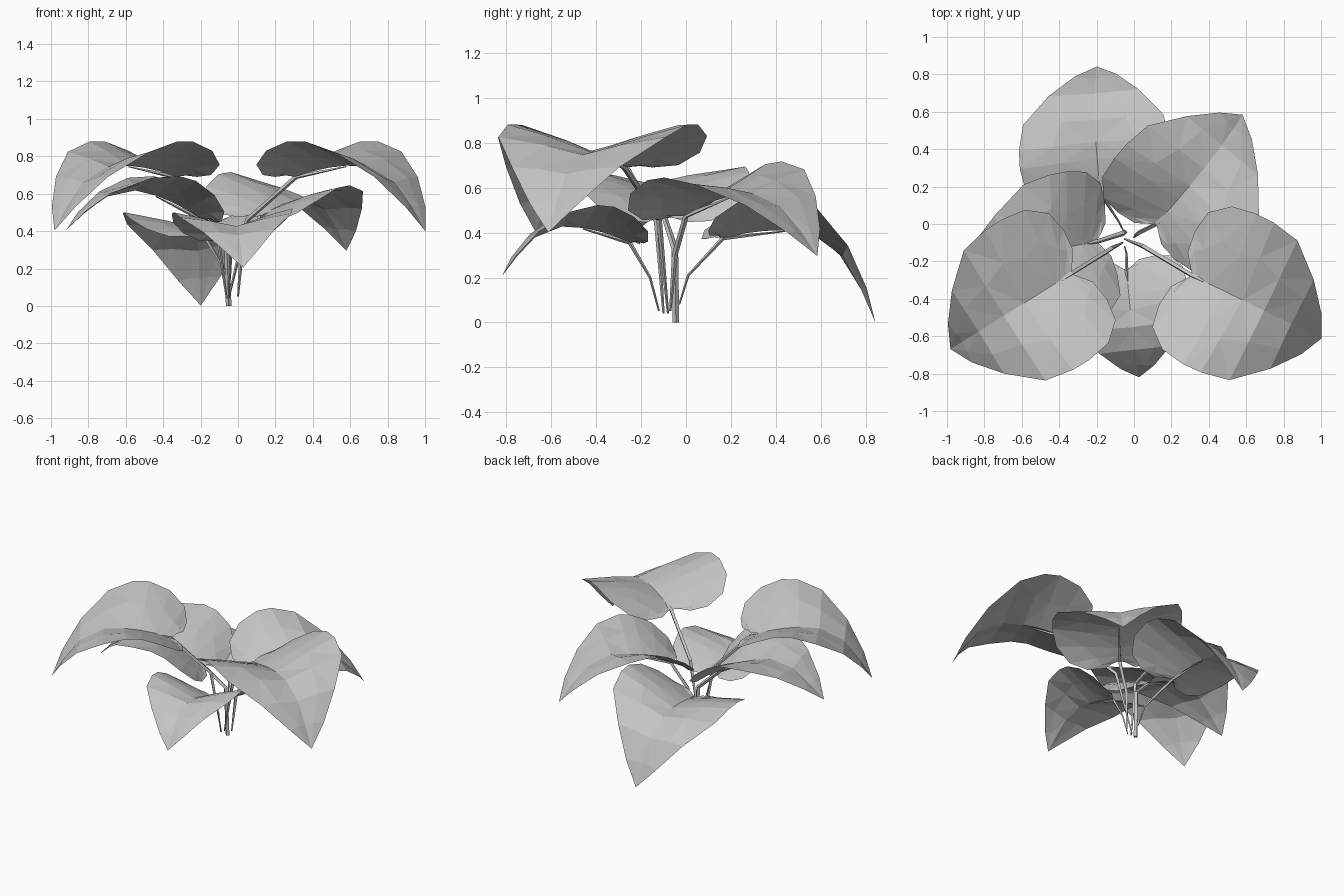
import bpy, bmesh
from math import radians
from mathutils import Matrix, Vector

cube = bpy.data.objects.get("Cube")
if cube:
    bpy.data.objects.remove(cube, do_unlink=True)

grey = bpy.data.materials.new("soft_grey")
grey.use_nodes = True
grey.diffuse_color = (0.55, 0.55, 0.55, 1)
grey.node_tree.nodes["Principled BSDF"].inputs["Base Color"].default_value = grey.diffuse_color

# Half outline of a heart-shaped leaf: along, across, height, then the matching midrib along, height
HALF_LEAF = [
    (-.075, .10, 0, 0, 0), (-.09, .22, .01, 0, 0), (-.07, .34, .065, .04, .01),
    (.03, .425, .14, .1, .03), (.165, .447, .19, .2, .05), (.27, .445, .19, .3, .06),
    (.425, .415, .135, .43, .055), (.595, .265, 0, .59, -.03),
    (.71, .122, -.16, .69, -.16), (.77, 0, -.29, .77, -.29),
]


def placement(base, yaw, pitch, roll, scale):
    """Put the leaf base at a point, turn it and tip it."""
    return (Matrix.Translation(base) @ Matrix.Rotation(radians(yaw), 4, 'Z')
            @ Matrix.Rotation(radians(-pitch), 4, 'Y')
            @ Matrix.Rotation(radians(roll), 4, 'X') @ Matrix.Scale(scale, 4))


def add_object(name, bm):
    mesh = bpy.data.meshes.new(name)
    bm.to_mesh(mesh)
    bm.free()
    mesh.materials.append(grey)
    obj = bpy.data.objects.new(name, mesh)
    bpy.context.collection.objects.link(obj)
    return obj


def make_leaf(name, matrix, droop):
    """Folded sheet: rows run from the midrib to the rim on both sides."""
    bm = bmesh.new()
    for side in (1, -1):
        rows = []
        for i, (along, across, height, rib, rib_height) in enumerate(HALF_LEAF):
            rim = Vector((along, across * side, height))
            spine = Vector((rib, 0, rib_height))
            middle = spine.lerp(rim, 0.55 if i % 2 else 0.45)
            middle.z += 0.008 if across else 0
            rows.append([bm.verts.new(p) for p in (spine, middle, rim)])
        for near, far in zip(rows, rows[1:]):
            for k in range(2):
                corners = [near[k], far[k], far[k + 1], near[k + 1]]
                bm.faces.new(corners if side > 0 else corners[::-1])
    # Bend the outer half further down
    for v in bm.verts:
        v.co.z -= droop * max(0, v.co.x - 0.4) ** 2
    bmesh.ops.remove_doubles(bm, verts=bm.verts, dist=0.0005)
    bmesh.ops.dissolve_degenerate(bm, edges=bm.edges, dist=0.0005)
    bmesh.ops.triangulate(bm, faces=bm.faces)
    bm.transform(matrix)
    add_object(name, bm)


def make_stem(name, points, radii):
    """Four-sided tapering stalk swept along a few points."""
    bm = bmesh.new()
    rings = []
    for i, point in enumerate(points):
        ahead = points[min(i + 1, len(points) - 1)] - points[max(i - 1, 0)]
        turn = Vector((0, 0, 1)).rotation_difference(ahead)
        if i == 0:
            turn.identity()
        r = radii[i]
        rings.append([bm.verts.new(point + turn @ Vector(c))
                      for c in ((r, 0, 0), (0, r, 0), (-r, 0, 0), (0, -r, 0))])
    for low, high in zip(rings, rings[1:]):
        for k in range(4):
            n = (k + 1) % 4
            bm.faces.new((low[k], low[n], high[n], high[k]))
    bm.faces.new(rings[0][::-1])
    bm.faces.new(rings[-1])
    add_object(name, bm)


# name, leaf base, yaw, pitch, roll, scale, droop, stalk foot, stalk bend, stalk radii
SLIM = (.004, .006, .01, .003)
EVEN = (.005, .013, .013, .003)
STOUT = (.015, .015, .012, .003)
LEAVES = [
    ("left", (.31, -.275, .69), -26, 0, 0, 1, 0, (-.05, -.08, .04), (.05, -.12, .46), EVEN),
    ("right", (-.335, -.265, .69), -148, 0, 0, .99, 0, (-.06, -.1, .04), (-.12, -.13, .45), EVEN),
    ("front", (-.04, -.25, .355), -84, 6, 2, .72, 0, (-.05, -.12, .05), (-.04, -.16, .2), SLIM),
    ("back", (-.18, .165, .375), 94, -4, -5, .91, .5, (-.06, -.03, .08), (-.08, .01, .21), SLIM),
    ("back_left", (.12, 0, .475), 50, 7, 5, .93, 0, (0, -.07, .05), (.02, -.05, .3), EVEN),
    ("back_right", (-.2, -.095, .465), -170, 16, 0, .89, 0, (-.05, -.045, 0), (-.06, -.05, .33), STOUT),
]

for name, base, yaw, pitch, roll, scale, droop, foot, bend, radii in LEAVES:
    matrix = placement(Vector(base), yaw, pitch, roll, scale)
    make_leaf(name + "_leaf", matrix, droop)
    rib_end = matrix @ Vector((.3, 0, .055))
    make_stem(name + "_stem", [Vector(foot), Vector(bend), Vector(base), rib_end], radii)
